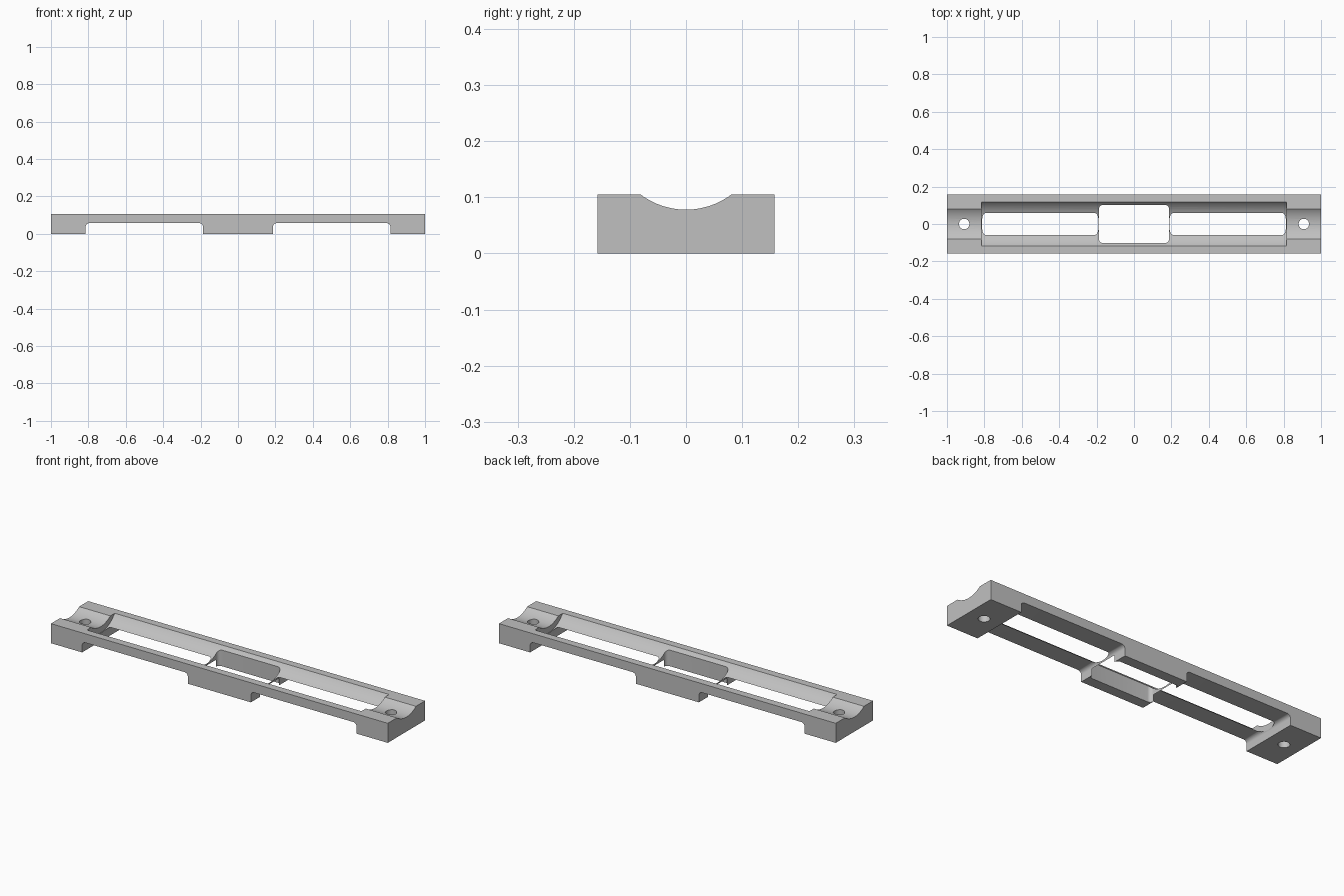
import bpy, bmesh, math
from mathutils import Vector

if "Cube" in bpy.data.objects:
    bpy.data.objects.remove(bpy.data.objects["Cube"], do_unlink=True)

LENGTH, WIDTH, HEIGHT = 2.0, 0.316, 0.105
OPENING_END, BLOCK_END = 0.815, 0.187

grey = bpy.data.materials.new("plain grey")
grey.use_nodes = True
grey.diffuse_color = (0.53, 0.53, 0.53, 1)
grey.node_tree.nodes["Principled BSDF"].inputs["Base Color"].default_value = (0.53, 0.53, 0.53, 1)


def prism(name, outline, place, start, end):
    """Extrude a 2D outline; place(u, v, depth) gives the 3D position."""
    bm = bmesh.new()
    bottom = [bm.verts.new(place(u, v, start)) for u, v in outline]
    top = [bm.verts.new(place(u, v, end)) for u, v in outline]
    bm.faces.new(bottom)
    bm.faces.new(top)
    n = len(outline)
    for i in range(n):
        j = (i + 1) % n
        bm.faces.new((bottom[i], bottom[j], top[j], top[i]))
    bmesh.ops.recalc_face_normals(bm, faces=bm.faces)
    mesh = bpy.data.meshes.new(name)
    bm.to_mesh(mesh)
    bm.free()
    mesh.materials.append(grey)
    obj = bpy.data.objects.new(name, mesh)
    bpy.context.collection.objects.link(obj)
    return obj


def along_x(u, v, d):
    return Vector((d, u, v))


def along_y(u, v, d):
    return Vector((u, d, v))


def along_z(u, v, d):
    return Vector((u, v, d))


def circle(u, v, radius, count):
    return [(u + radius * math.cos(math.tau * i / count),
             v + radius * math.sin(math.tau * i / count)) for i in range(count)]


def rounded_box(u0, u1, v0, v1, radius, steps=6):
    corners = [(u1 - radius, v1 - radius), (u0 + radius, v1 - radius),
               (u0 + radius, v0 + radius), (u1 - radius, v0 + radius)]
    points = []
    for k, (u, v) in enumerate(corners):
        for i in range(steps + 1):
            a = math.pi / 2 * (k + i / steps)
            points.append((u + radius * math.cos(a), v + radius * math.sin(a)))
    return points


# Solid bar
half = WIDTH / 2
bar = prism("cradle_bar", [(-half, 0), (half, 0), (half, HEIGHT), (-half, HEIGHT)],
            along_x, -LENGTH / 2, LENGTH / 2)

# Shallow full-length groove, and the wider groove between the end blocks
cutters = [
    prism("end_groove", circle(0, 0.213, 0.135, 64), along_x, -1.1, 1.1),
    prism("wide_groove", circle(0, 0.191, 0.146, 64), along_x, -OPENING_END, OPENING_END),
    # Rounded window through the centre block
    prism("centre_window", rounded_box(-BLOCK_END, BLOCK_END, -0.102, 0.102, 0.02),
          along_z, -0.1, 0.3),
]
# Rounded gaps under the rails and screw holes in the end blocks
for side, sign in (("left", 1), ("right", -1)):
    u0, u1 = sorted((sign * BLOCK_END, sign * OPENING_END))
    cutters.append(prism(side + "_gap", rounded_box(u0, u1, -0.1, 0.057, 0.02),
                         along_y, -0.3, 0.3))
    cutters.append(prism(side + "_hole", circle(sign * 0.908, 0, 0.028, 32),
                         along_z, -0.1, 0.3))

bpy.ops.object.select_all(action='DESELECT')
bpy.context.view_layer.objects.active = bar
bar.select_set(True)
for cutter in cutters:
    cutter.hide_render = True
    cut = bar.modifiers.new(cutter.name, 'BOOLEAN')
    cut.operation = 'DIFFERENCE'
    cut.solver = 'EXACT'
    cut.object = cutter
    bpy.ops.object.modifier_apply(modifier=cut.name)
    bpy.data.objects.remove(cutter, do_unlink=True)

bpy.ops.object.shade_smooth_by_angle(angle=math.radians(25))
